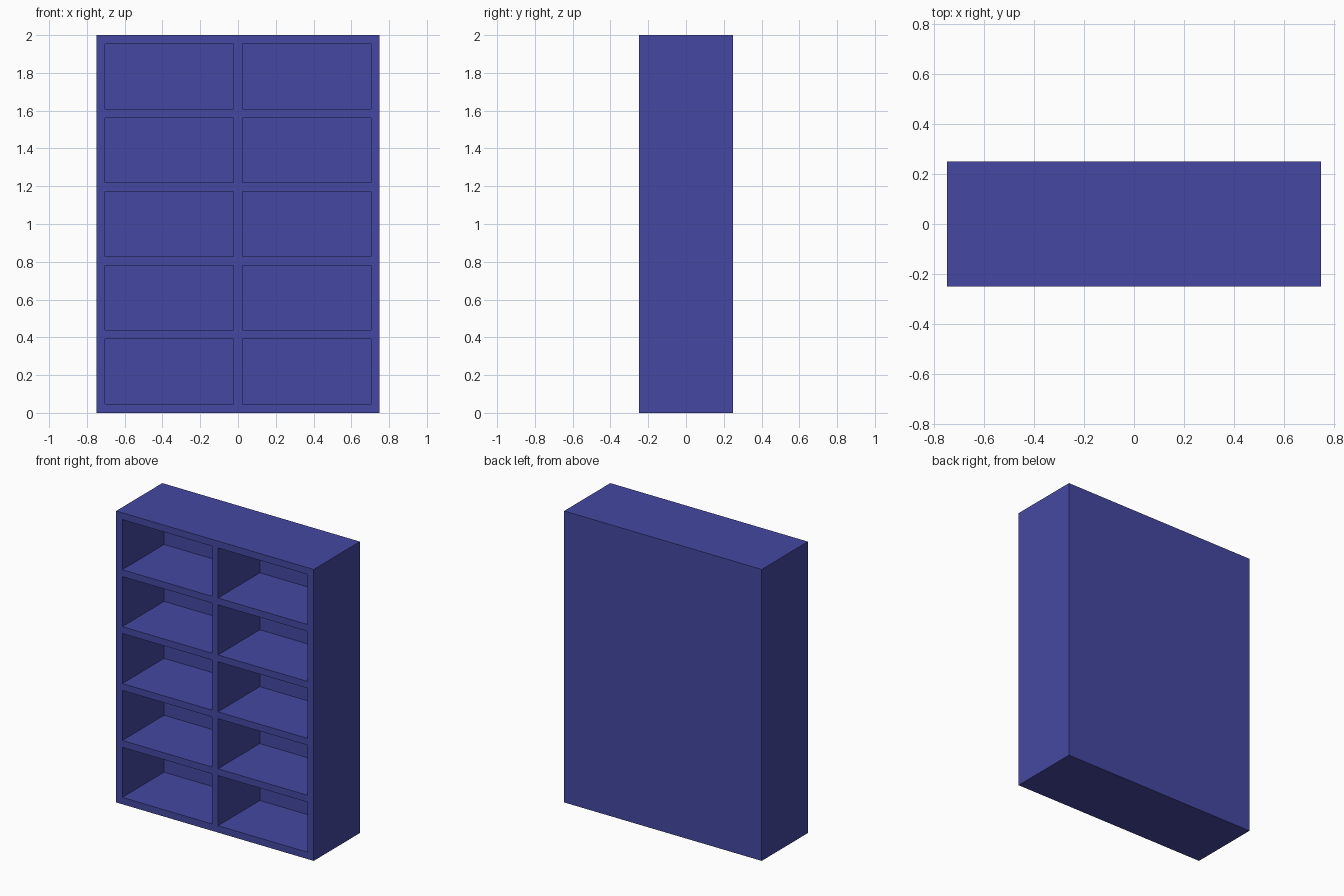
import bpy, bmesh

if "Cube" in bpy.data.objects:
    bpy.data.objects.remove(bpy.data.objects["Cube"])

W, D, H = 1.5, 0.5, 2.0      # overall size
T = 0.047                    # board thickness
COLS, ROWS = 2, 5


def board_lines(start, length, count):
    """Both faces of every board along one axis."""
    pitch = (length - T) / count
    return [start + i * pitch + o for i in range(count + 1) for o in (0, T)]


xs = board_lines(-W / 2, W, COLS)
zs = board_lines(0, H, ROWS)

# front face, split into boards and openings
bm = bmesh.new()
grid = [[bm.verts.new((x, -D / 2, z)) for z in zs] for x in xs]
openings = []
for i in range(len(xs) - 1):
    for j in range(len(zs) - 1):
        f = bm.faces.new((grid[i][j], grid[i + 1][j],
                          grid[i + 1][j + 1], grid[i][j + 1]))
        if i % 2 and j % 2:
            openings.append(f)

# outer case: extrude the whole front to the back, keeping the front
front = bm.faces[:]
ext = bmesh.ops.extrude_face_region(bm, geom=front, use_keep_orig=True)
back_verts = [v for v in ext["geom"] if isinstance(v, bmesh.types.BMVert)]
bmesh.ops.translate(bm, verts=back_verts, vec=(0, D, 0))

# compartments: push each opening in, leaving the back panel
cells = bmesh.ops.extrude_discrete_faces(bm, faces=openings)["faces"]
bmesh.ops.translate(bm, verts=[v for f in cells for v in f.verts],
                    vec=(0, D - T, 0))

# merge flat faces and tidy normals
bmesh.ops.recalc_face_normals(bm, faces=bm.faces[:])
bmesh.ops.dissolve_limit(bm, angle_limit=0.01, verts=bm.verts[:],
                         edges=bm.edges[:])

mesh = bpy.data.meshes.new("bookcase")
bm.to_mesh(mesh)
bm.free()
bookcase = bpy.data.objects.new("bookcase", mesh)
bpy.context.collection.objects.link(bookcase)

# blue paint
paint = bpy.data.materials.new("blue_paint")
paint.diffuse_color = (0.06, 0.065, 0.36, 1)
paint.use_nodes = True
paint.node_tree.nodes["Principled BSDF"].inputs["Base Color"].default_value = paint.diffuse_color
mesh.materials.append(paint)
